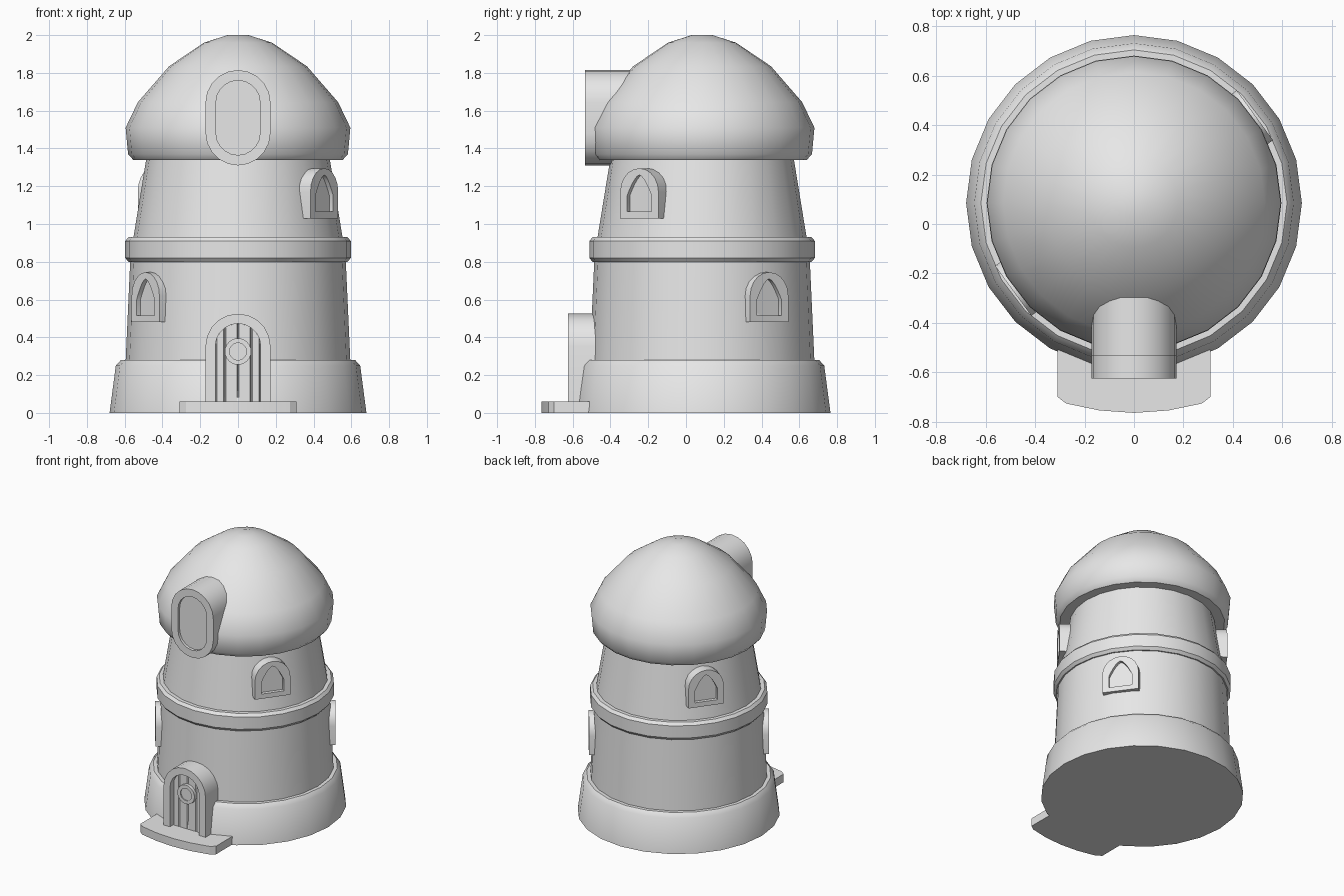
import bpy, bmesh, math
from mathutils import Vector

cube = bpy.data.objects.get("Cube")
if cube:
    bpy.data.objects.remove(cube, do_unlink=True)

CENTRE_Y = 0.085
SIDES = 24

stone = bpy.data.materials.new("plain_grey")
stone.use_nodes = True
stone.diffuse_color = (0.8, 0.8, 0.8, 1)
stone.node_tree.nodes["Principled BSDF"].inputs["Base Color"].default_value = (0.8, 0.8, 0.8, 1)


def finish(name, bm, angle=40):
    bmesh.ops.recalc_face_normals(bm, faces=bm.faces)
    mesh = bpy.data.meshes.new(name)
    bm.to_mesh(mesh)
    bm.free()
    mesh.materials.append(stone)
    obj = bpy.data.objects.new(name, mesh)
    bpy.context.collection.objects.link(obj)
    bpy.ops.object.select_all(action='DESELECT')
    obj.select_set(True)
    bpy.context.view_layer.objects.active = obj
    bpy.ops.object.shade_smooth_by_angle(angle=math.radians(angle))
    return obj


def skin(name, loops, angle=40):
    """Join loops of equal length into a closed skin with capped ends."""
    bm = bmesh.new()
    rings = [[bm.verts.new(p) for p in loop] for loop in loops]
    for a, b in zip(rings, rings[1:]):
        for i in range(len(a)):
            j = (i + 1) % len(a)
            bm.faces.new((a[i], a[j], b[j], b[i]))
    bm.faces.new(rings[0])
    bm.faces.new(rings[-1])
    return finish(name, bm, angle)


def lathe(name, profile):
    turns = [math.tau * i / SIDES for i in range(SIDES)]
    return skin(name, [[(r * math.cos(t), CENTRE_Y + r * math.sin(t), z) for t in turns]
                       for r, z in profile])


def place(points, degrees, out):
    """Stand a flat outline upright, facing away from the tower axis."""
    a = math.radians(degrees)
    n = Vector((math.cos(a), math.sin(a), 0))
    t = Vector((-math.sin(a), math.cos(a), 0))
    return [Vector((0, CENTRE_Y, v)) + t * u + n * out for u, v in points]


def framed(name, outer, inner, degrees, front, back, recess):
    """Frame with a sunken panel inside it."""
    layers = [(outer, back), (outer, front), (inner, front), (inner, front - recess)]
    return skin(name, [place(p, degrees, d) for p, d in layers])


def arc(r, z, start, end, n=10):
    angles = [math.radians(start + (end - start) * i / n) for i in range(n + 1)]
    return [(r * math.cos(t), z + r * math.sin(t)) for t in angles]


def arch(r, z, bottom):
    return [(-r, bottom), (r, bottom)] + arc(r, z, 0, 180)


def stadium(r, low, high):
    return arc(r, high, 0, 180) + arc(r, low, 180, 360)


def pointed_arch(half, spring, top, bottom, n=10):
    pts = [(-half, bottom), (half, bottom)]
    for i in range(n + 1):
        s = 1 - 2 * i / n
        pts.append((half * s, spring + (top - spring) * (1 - abs(s) ** 1.6)))
    return pts


# Tower body
lathe("base_plinth", [(0.68, 0), (0.647, 0.25), (0.62, 0.28)])
lathe("lower_wall", [(0.595, 0.27), (0.57, 0.82)])
lathe("middle_band", [(0.58, 0.80), (0.597, 0.82), (0.597, 0.91), (0.58, 0.93)])
lathe("upper_wall", [(0.555, 0.92), (0.485, 1.35)])
lathe("domed_roof", [(0.555, 1.34), (0.582, 1.37), (0.595, 1.51), (0.53, 1.645),
                     (0.365, 1.835), (0.18, 1.96), (0.055, 2.0)])

# Roof dormer
framed("roof_dormer", stadium(0.172, 1.482, 1.643), stadium(0.117, 1.482, 1.643),
       -90, 0.62, 0.2, 0.02)

# Windows in opposite pairs
for name, degrees, front, low in (("lower_window_left", 36, 0.605, 0.48),
                                  ("lower_window_right", 216, 0.605, 0.48),
                                  ("upper_window_left", -36, 0.565, 1.03),
                                  ("upper_window_right", 144, 0.565, 1.03)):
    framed(name, arch(0.125, low + 0.14, low),
           pointed_arch(0.08, low + 0.12, low + 0.23, low + 0.035),
           degrees, front, front - 0.15, 0.025)

# Door surround, planks and round handle
framed("door_surround", arch(0.172, 0.353, 0.02), arch(0.12, 0.353, 0.03),
       -90, 0.71, 0.5, 0.05)
edges = [-0.118, -0.07, 0, 0.07, 0.118]
for i, (x0, x1) in enumerate(zip(edges, edges[1:])):
    def plank(gap):
        xs = [x1 - gap + (x0 - x1 + 2 * gap) * k / 4 for k in range(5)]
        return ([(x0 + gap, 0.04), (x1 - gap, 0.04)] +
                [(x, 0.353 + math.sqrt(0.119 ** 2 - x * x)) for x in xs])
    skin(f"door_plank_{i + 1}", [place(plank(0.001), -90, 0.655),
                                 place(plank(0.001), -90, 0.664),
                                 place(plank(0.006), -90, 0.672)], 25)
framed("door_handle", arc(0.07, 0.325, 0, 345, 23), arc(0.045, 0.325, 0, 345, 23),
       -90, 0.695, 0.66, 0.008)

# Doorstep with a bowed front
half = [(0, -0.765), (0.14, -0.755), (0.275, -0.727), (0.31, -0.7), (0.31, -0.51)]
outline = half + [(-x, y) for x, y in reversed(half[1:])]
skin("doorstep", [[(x, y, z) for x, y in outline] for z in (0, 0.06)], 25)
